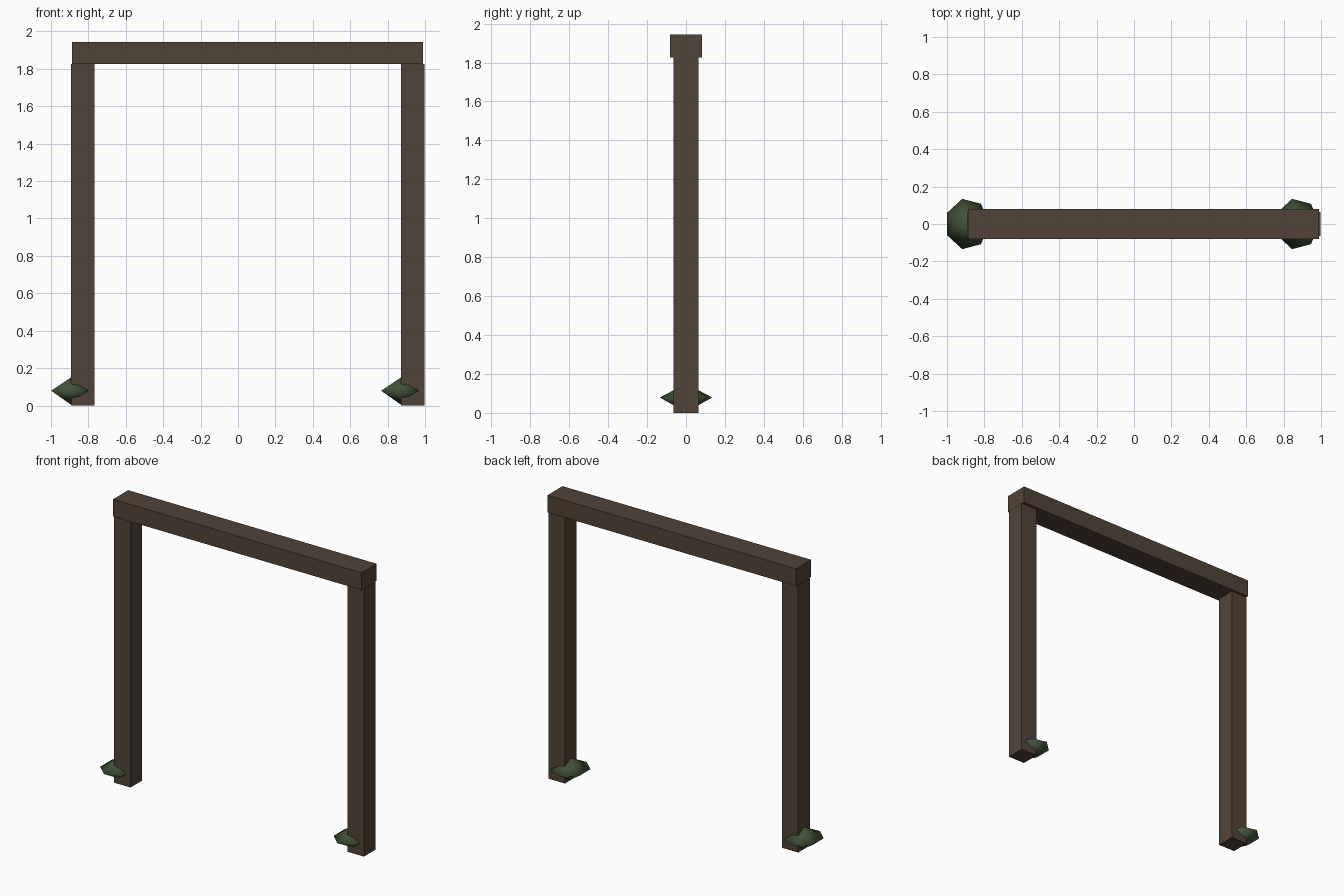
import bpy, bmesh, math

if "Cube" in bpy.data.objects:
    bpy.data.objects.remove(bpy.data.objects["Cube"])


def material(name, rgb):
    m = bpy.data.materials.new(name)
    m.diffuse_color = (*rgb, 1.0)
    m.use_nodes = True
    m.node_tree.nodes["Principled BSDF"].inputs["Base Color"].default_value = m.diffuse_color
    return m


wood = material("dark brown wood", (0.083, 0.056, 0.039))
leaf = material("dark green leaf", (0.055, 0.085, 0.040))


def make_object(name, bm, mat):
    bmesh.ops.recalc_face_normals(bm, faces=bm.faces)
    mesh = bpy.data.meshes.new(name)
    bm.to_mesh(mesh)
    bm.free()
    mesh.materials.append(mat)
    obj = bpy.data.objects.new(name, mesh)
    bpy.context.collection.objects.link(obj)
    return obj


def box(name, x, y, z, mat):
    """Box from (min, max) extents on each axis."""
    bm = bmesh.new()
    bmesh.ops.create_cube(bm, size=1)
    for v in bm.verts:
        v.co = [(a + b) / 2 + c * (b - a) for (a, b), c in zip((x, y, z), v.co)]
    return make_object(name, bm, mat)


def tuft(name, cx, mat, sides=7, rx=0.119, ry=0.138, low=0.004, mid=0.079, high=0.15):
    """Seven-sided double pyramid, smooth shaded."""
    bm = bmesh.new()
    ring = []
    for i in range(sides):
        a = math.tau * i / sides
        ring.append(bm.verts.new((cx + rx * math.cos(a), ry * math.sin(a), mid)))
    for z in (low, high):
        tip = bm.verts.new((cx, 0, z))
        for i in range(sides):
            bm.faces.new((ring[i], ring[(i + 1) % sides], tip))
    for f in bm.faces:
        f.smooth = True
    return make_object(name, bm, mat)


# Two upright posts
box("left_post", (-0.892, -0.768), (-0.063, 0.063), (0, 1.826), wood)
box("right_post", (0.871, 0.996), (-0.063, 0.063), (0, 1.826), wood)

# Crossbeam resting on the posts
box("top_beam", (-0.887, 0.990), (-0.081, 0.081), (1.826, 1.944), wood)

# Plant tufts at the foot of each post
tuft("left_plant", -0.892, leaf)
tuft("right_plant", 0.872, leaf)
